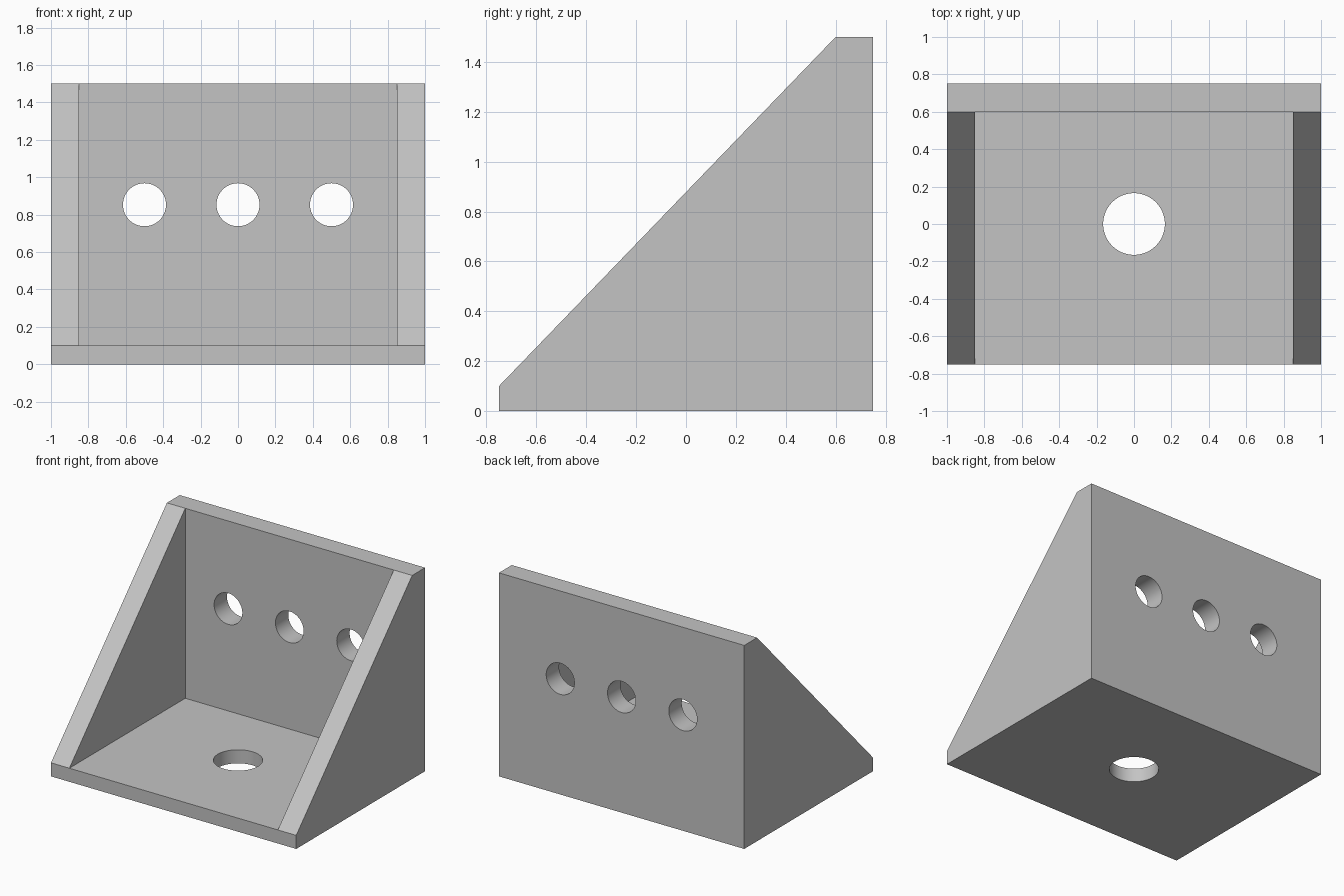
import bpy
import bmesh
from math import pi, radians
from mathutils import Matrix, Vector

cube = bpy.data.objects.get("Cube")
if cube:
    bpy.data.objects.remove(cube, do_unlink=True)

# Main dimensions
HALF_X, HALF_Y, HEIGHT = 1.0, 0.75, 1.5
BASE, WALL = 0.1, 0.15

grey = bpy.data.materials.new("plain grey")
grey.use_nodes = True
colour = (0.55, 0.55, 0.55, 1)
grey.diffuse_color = colour
grey.node_tree.nodes["Principled BSDF"].inputs["Base Color"].default_value = colour


def add_object(name, bm):
    bmesh.ops.recalc_face_normals(bm, faces=bm.faces)
    mesh = bpy.data.meshes.new(name)
    bm.to_mesh(mesh)
    bm.free()
    mesh.materials.append(grey)
    obj = bpy.data.objects.new(name, mesh)
    bpy.context.collection.objects.link(obj)
    return obj


def prism(name, profile, half_width):
    """Extrude a (y, z) profile across x."""
    bm = bmesh.new()
    face = bm.faces.new([bm.verts.new((-half_width, y, z)) for y, z in profile])
    side = bmesh.ops.extrude_face_region(bm, geom=[face])
    verts = [v for v in side["geom"] if isinstance(v, bmesh.types.BMVert)]
    bmesh.ops.translate(bm, verts=verts, vec=(2 * half_width, 0, 0))
    return add_object(name, bm)


def drill(name, centre, radius, turn=0):
    bm = bmesh.new()
    place = Matrix.Translation(Vector(centre)) @ Matrix.Rotation(turn, 4, "X")
    bmesh.ops.create_cone(bm, cap_ends=True, segments=64, radius1=radius,
                          radius2=radius, depth=0.4, matrix=place)
    return add_object(name, bm)


# Solid wedge with a sloping front
bracket = prism("gusset_bracket", [
    (-HALF_Y, 0), (HALF_Y, 0), (HALF_Y, HEIGHT),
    (HALF_Y - WALL, HEIGHT), (-HALF_Y, BASE)], HALF_X)

# Hollow between the two side ribs
back = HALF_Y - WALL
cutters = [prism("cavity_cutter", [(-1, BASE), (back, BASE), (back, 2), (-1, 2)],
                 HALF_X - WALL)]

# Three holes in the back plate and a larger one in the base
for x in (-0.5, 0, 0.5):
    cutters.append(drill("back_hole_cutter", (x, back + WALL / 2, 0.853), 0.115, pi / 2))
cutters.append(drill("base_hole_cutter", (0, 0, BASE / 2), 0.165))

bpy.context.view_layer.objects.active = bracket
for cutter in cutters:
    cutter.hide_render = True
    cut = bracket.modifiers.new("cut", "BOOLEAN")
    cut.operation = "DIFFERENCE"
    cut.solver = "EXACT"
    cut.object = cutter
    bpy.ops.object.modifier_apply(modifier=cut.name)
    bpy.data.objects.remove(cutter, do_unlink=True)

# Smooth hole walls, sharp plate edges
bpy.ops.object.select_all(action="DESELECT")
bracket.select_set(True)
bpy.ops.object.shade_smooth_by_angle(angle=radians(30))
